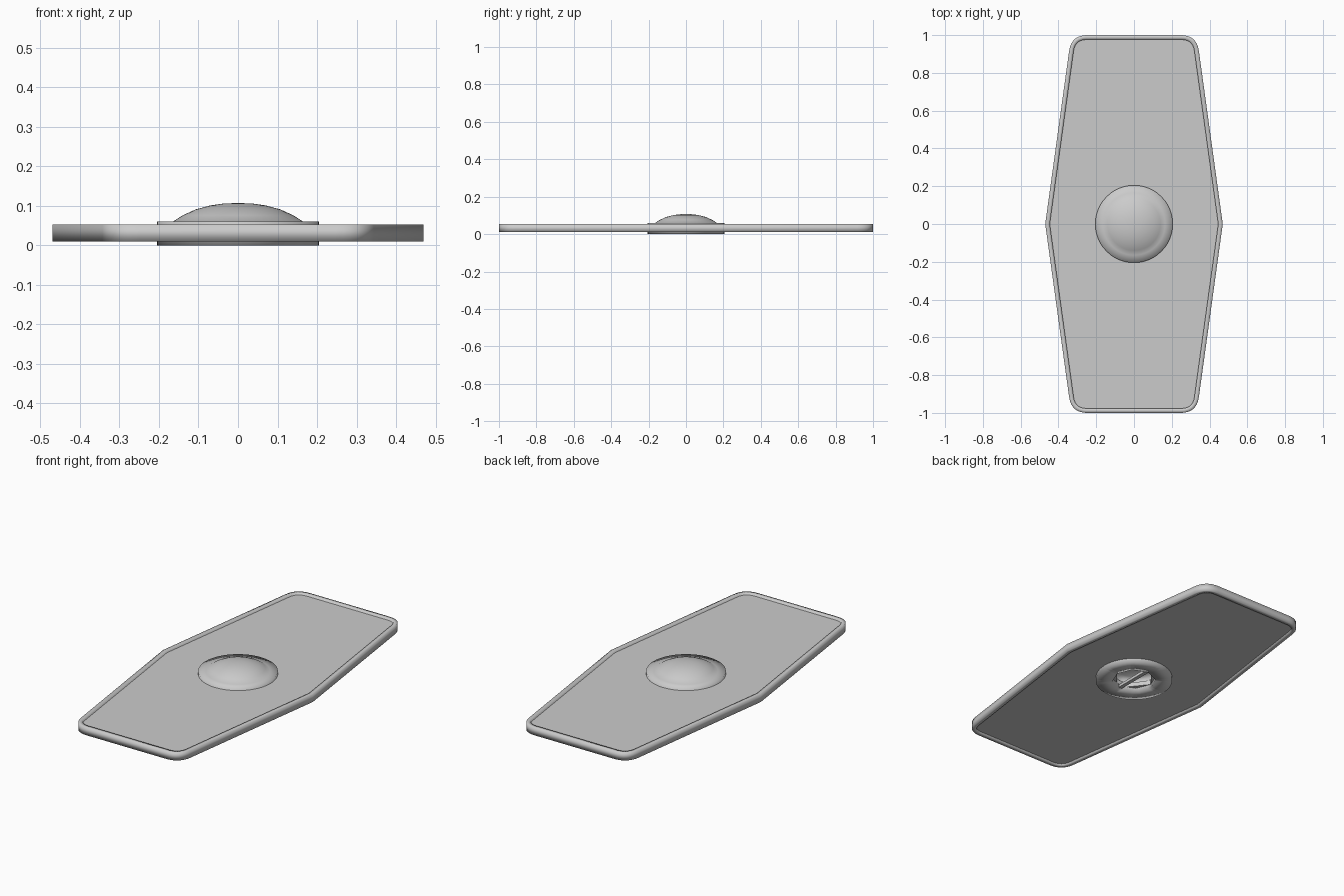
import bpy, bmesh
from math import sin, cos, pi, atan2
from mathutils import Vector

cube = bpy.data.objects.get("Cube")
if cube:
    bpy.data.objects.remove(cube, do_unlink=True)

grey = bpy.data.materials.new("plain_grey")
grey.use_nodes = True
grey.diffuse_color = (0.6, 0.6, 0.6, 1)
grey.node_tree.nodes["Principled BSDF"].inputs["Base Color"].default_value = grey.diffuse_color


def add_object(name, bm, smooth):
    bmesh.ops.remove_doubles(bm, verts=bm.verts, dist=1e-5)
    bmesh.ops.recalc_face_normals(bm, faces=bm.faces)
    for f in bm.faces:
        f.smooth = smooth
    mesh = bpy.data.meshes.new(name)
    bm.to_mesh(mesh)
    bm.free()
    mesh.materials.append(grey)
    obj = bpy.data.objects.new(name, mesh)
    bpy.context.collection.objects.link(obj)
    return obj


def skin_loops(name, loops, smooth):
    """Join (points, z) loops of equal length into one closed band."""
    bm = bmesh.new()
    rows = [[bm.verts.new((p[0], p[1], z)) for p in pts] for pts, z in loops]
    count = len(rows[0])
    for a, b in zip(rows, rows[1:] + rows[:1]):
        for i in range(count):
            j = (i + 1) % count
            bm.faces.new((a[i], a[j], b[j], b[i]))
    return add_object(name, bm, smooth)


def outline(inset, bend):
    """Long hexagon with four rounded corners."""
    side = Vector((0.47 - inset, 0))
    corner = Vector((0.332 - inset * 0.87, 1 - inset))
    start = corner + (side - corner).normalized() * bend
    end = corner - Vector((bend, 0))
    quarter = [side]
    for k in range(9):
        t = k / 8
        quarter.append(start * (1 - t) ** 2 + corner * 2 * t * (1 - t) + end * t * t)
    half = quarter + [Vector((-p.x, p.y)) for p in reversed(quarter)]
    return half + [-p for p in half[1:-1]]


def octagon_radius(angle, r):
    step = pi / 4
    return r * cos(step / 2) / cos(angle % step - step / 2)


# Raised rim
outer, inner = outline(0, 0.085), outline(0.024, 0.06)
skin_loops("rim", [(outer, 0.01), (outer, 0.053), (inner, 0.053), (inner, 0.01)], True)

# Flat board with an eight-sided hand opening
edge = outline(0.012, 0.07)
angles = [atan2(p.y, p.x) for p in edge]
hole = [Vector((cos(a), sin(a))) * octagon_radius(a, 0.117) for a in angles]
skin_loops("board", [(edge, 0.02), (edge, 0.044), (hole, 0.044), (hole, 0.02)], False)

# Hollow domed boss clamped around the opening
SEGMENTS = 48
turn = [2 * pi * i / SEGMENTS for i in range(SEGMENTS)]


def ring(r):
    return [Vector((cos(a), sin(a))) * r for a in turn]


opening = [Vector((cos(a), sin(a))) * octagon_radius(a, 0.117) for a in turn]
dome = [(0.165, 0.06), (0.14, 0.076), (0.107, 0.091), (0.07, 0.101), (0.035, 0.106), (0, 0.107)]
profile = [(ring(0.205), 0), (ring(0.205), 0.06)]
profile += [(ring(r), z) for r, z in dome]
profile += [(ring(r * 0.9), z - 0.01) for r, z in reversed(dome[1:])]
profile += [(opening, 0.05), (opening, 0)]
skin_loops("boss", profile, True)

# Hand grip across the opening
bm = bmesh.new()
bmesh.ops.create_cube(bm, size=1)
bmesh.ops.scale(bm, vec=(0.022, 0.25, 0.016), verts=bm.verts)
grip = add_object("grip", bm, False)
grip.location.z = 0.014
